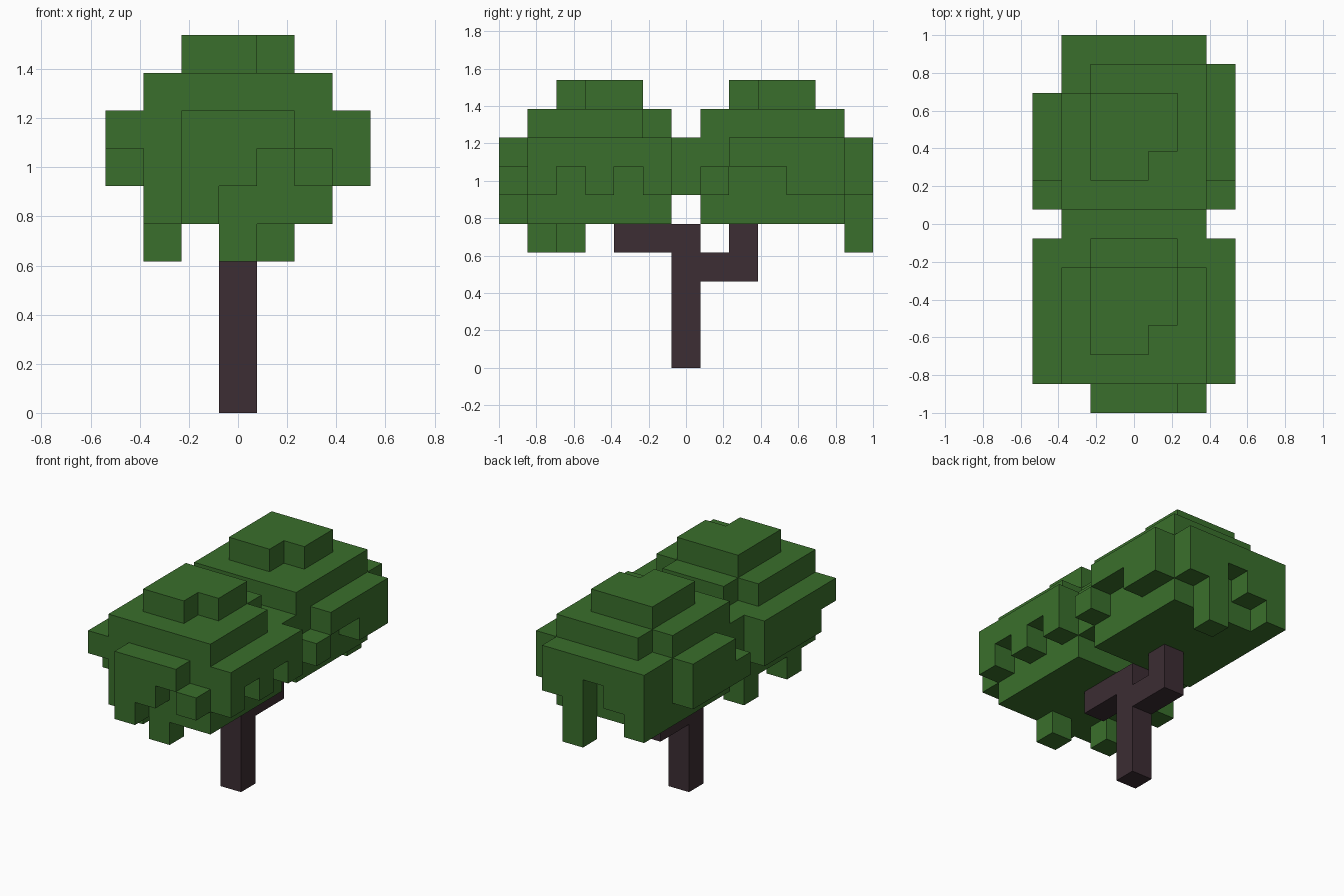
import bpy
import bmesh
from itertools import product
from mathutils import Vector

UNIT = 2 / 13  # edge length of one block

cube = bpy.data.objects.get("Cube")
if cube:
    bpy.data.objects.remove(cube, do_unlink=True)


def make_material(name, rgb):
    mat = bpy.data.materials.new(name)
    mat.use_nodes = True
    mat.diffuse_color = (*rgb, 1)
    mat.node_tree.nodes["Principled BSDF"].inputs["Base Color"].default_value = (*rgb, 1)
    return mat


def box(x, y, z):
    """All block cells inside inclusive (low, high) ranges."""
    return set(product(*(range(lo, hi + 1) for lo, hi in (x, y, z))))


def build_blocks(name, cells, mat):
    """Skin a set of cells, keeping only the exposed faces."""
    bm = bmesh.new()
    corners = {}

    def corner(p):
        key = tuple(round(c * 2) for c in p)
        if key not in corners:
            corners[key] = bm.verts.new(p * UNIT)
        return corners[key]

    for cell in sorted(cells):
        centre = Vector(cell) + Vector((0, 0, 0.5))
        for axis, sign in product(range(3), (-1, 1)):
            n = Vector((0, 0, 0))
            n[axis] = sign
            if tuple(int(a + b) for a, b in zip(cell, n)) in cells:
                continue
            u = Vector((0, 0, 0))
            u[(axis + 1) % 3] = 1
            v = n.cross(u)
            quad = [(-1, -1), (1, -1), (1, 1), (-1, 1)]
            bm.faces.new([corner(centre + (n + u * a + v * b) / 2) for a, b in quad])
    # Merge coplanar squares into clean flat faces
    bmesh.ops.dissolve_limit(bm, angle_limit=0.01, verts=bm.verts[:], edges=bm.edges[:])
    mesh = bpy.data.meshes.new(name)
    bm.to_mesh(mesh)
    bm.free()
    mesh.materials.append(mat)
    obj = bpy.data.objects.new(name, mesh)
    bpy.context.collection.objects.link(obj)


bark = make_material("dark bark", (0.045, 0.026, 0.033))
leaf = make_material("leaf green", (0.042, 0.159, 0.025))

# Trunk with a front branch and a stepped back branch
trunk = box((0, 0), (0, 0), (0, 4))
trunk |= box((0, 0), (-2, -1), (4, 4))
trunk |= box((0, 0), (1, 2), (3, 3)) | {(0, 2, 4)}
build_blocks("trunk", trunk, bark)

# Front crown: body, tiers and notched cap
leaves = box((-2, 2), (-5, -1), (5, 7))
leaves |= box((-2, 2), (-5, -2), (8, 8)) | box((-1, 1), (-1, -1), (8, 8))
leaves |= box((-1, 1), (-4, -2), (9, 9)) - {(1, -4, 9)}
# Side ledges of the front crown
leaves |= box((3, 3), (-5, -1), (7, 7)) | {(3, y, 6) for y in (-5, -3, -1)}
leaves |= box((-3, -3), (-5, -1), (7, 7)) | box((-3, -3), (-4, -1), (6, 6))
# Ragged front fringe
leaves |= box((-1, 1), (-6, -6), (7, 7)) | box((-1, 0), (-6, -6), (6, 6))
leaves |= {(-1, -6, 5), (2, -6, 6)}

# Bridge between the crowns
leaves |= box((-2, 2), (0, 0), (6, 7))

# Back crown: body, tiers and notched cap
leaves |= box((-2, 2), (1, 5), (5, 7))
leaves |= box((-2, 2), (1, 5), (8, 8)) - {(-2, 5, 8)}
leaves |= box((-1, 1), (2, 4), (9, 9)) - {(1, 2, 9)}
# Side ledges of the back crown
leaves |= box((3, 3), (2, 5), (7, 7)) | {(3, y, 6) for y in (1, 4, 5)}
leaves |= box((-3, -3), (2, 4), (7, 7)) | box((-3, -3), (1, 4), (6, 6))
# Ragged back fringe, given as the lowest block of each column
for x, low in zip(range(-2, 3), (5, 6, 7, 4, 6)):
    leaves |= box((x, x), (6, 6), (low, 7))

# Hanging tufts
leaves |= {(0, -5, 4), (-2, -4, 4), (-2, -1, 4)}
build_blocks("foliage", leaves, leaf)
